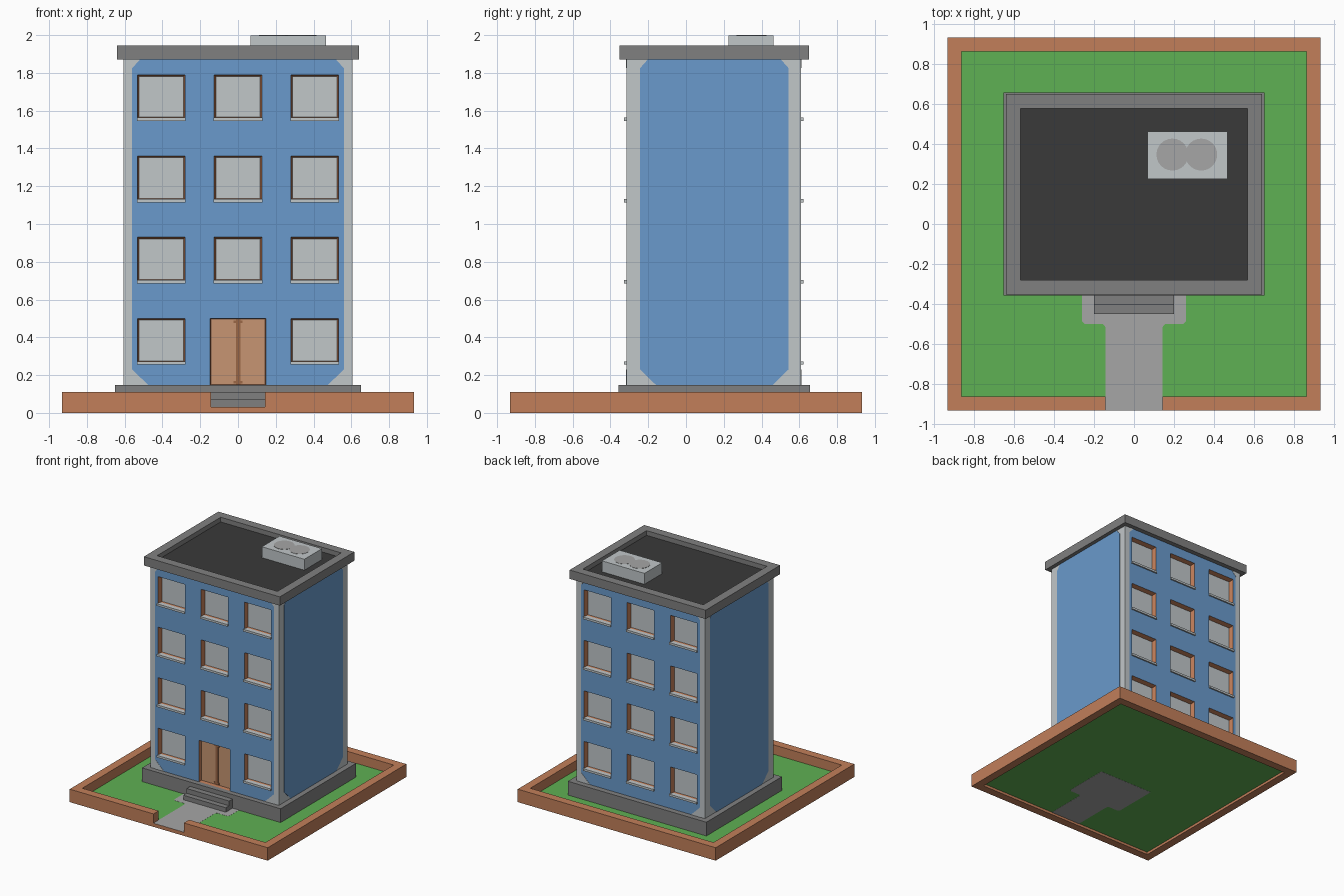
import bpy, bmesh, math

if "Cube" in bpy.data.objects:
    bpy.data.objects.remove(bpy.data.objects["Cube"])


def mat(name, rgb):
    m = bpy.data.materials.new(name)
    lin = [((c / 255 + 0.055) / 1.055) ** 2.4 for c in rgb]
    m.diffuse_color = (*lin, 1)
    m.use_nodes = True
    m.node_tree.nodes["Principled BSDF"].inputs["Base Color"].default_value = m.diffuse_color
    return m


BLUE = mat("blue wall", (106, 154, 204))
LIGHT = mat("light grey", (193, 199, 201))
BRICK = mat("brick", (194, 127, 90))
GREY = mat("mid grey", (128, 128, 128))
ROOF = mat("dark roof", (58, 58, 58))
GRASS = mat("grass green", (95, 177, 83))
PATH = mat("path grey", (166, 166, 166))
DOOR = mat("door tan", (199, 149, 114))
DARK = mat("door brown", (155, 103, 70))


def finish(name, bm, *mats):
    me = bpy.data.meshes.new(name)
    bm.to_mesh(me)
    bm.free()
    for m in mats:
        me.materials.append(m)
    ob = bpy.data.objects.new(name, me)
    bpy.context.collection.objects.link(ob)
    return ob


def boxes(name, m, *dims):
    """Several boxes (x0, x1, y0, y1, z0, z1) in one object."""
    bm = bmesh.new()
    for x0, x1, y0, y1, z0, z1 in dims:
        vs = bmesh.ops.create_cube(bm, size=1)["verts"]
        for v in vs:
            v.co.x = x1 if v.co.x > 0 else x0
            v.co.y = y1 if v.co.y > 0 else y0
            v.co.z = z1 if v.co.z > 0 else z0
    return finish(name, bm, m)


def prism(name, m, pts, offset):
    """Flat outline pushed along an offset vector."""
    bm = bmesh.new()
    f = bm.faces.new([bm.verts.new(p) for p in pts])
    ext = bmesh.ops.extrude_face_region(bm, geom=[f])["geom"]
    bmesh.ops.translate(bm, vec=offset, verts=[g for g in ext if isinstance(g, bmesh.types.BMVert)])
    bmesh.ops.recalc_face_normals(bm, faces=bm.faces)
    return finish(name, bm, m)


def ring(x0, x1, y0, y1, w, z0, z1):
    return [(x0, x1, y0, y0 + w, z0, z1), (x0, x1, y1 - w, y1, z0, z1),
            (x0, x0 + w, y0 + w, y1 - w, z0, z1), (x1 - w, x1, y0 + w, y1 - w, z0, z1)]


# Garden wall with front gap and low threshold
E, W, H, G = 0.932, 0.07, 0.11, 0.03
gw = ring(-E, E, -E, E, W, 0, H)[1:]
gw += [(-E, -0.143, -E, -E + W, 0, H), (0.143, E, -E, -E + W, 0, H),
       (-0.143, 0.143, -E, -E + W, 0, G)]
boxes("garden_wall", BRICK, *gw)

# Lawn and path
boxes("lawn", GRASS, (-0.862, 0.862, -0.862, 0.862, G - 0.008, G))
half = [(0.143, -E), (0.143, -0.515), (0.155, -0.50), (0.245, -0.50), (0.26, -0.485), (0.26, -0.1)]
outline = half + [(-x, y) for x, y in reversed(half)]
prism("path", PATH, [(x, y, G + 0.002) for x, y in outline], (0, 0, -0.001))
low = [(x, max(y, -0.862)) for x, y in outline]
prism("path_underside", PATH, [(x, y, G - 0.009) for x, y in low], (0, 0, -0.001))

# Plinth and steps
boxes("plinth", GREY, (-0.652, 0.652, -0.358, 0.657, G, 0.147))
boxes("steps", GREY, (-0.2, 0.2, -0.405, -0.35, G, 0.11), (-0.2, 0.2, -0.45, -0.35, G, 0.07))

# Facades: grids of cells with tapered recesses for windows and door
X, YF, YB, Z0, Z1 = 0.605, -0.315, 0.61, 0.147, 1.87
BX = 0.56
CY = (YF + YB) / 2
ROWS = [(0.267 + 0.43 * i, 0.50 + 0.43 * i) for i in range(4)]
COLS = [(-0.533, -0.28), (-0.126, 0.126), (0.28, 0.533)]


def facade(name, has_door):
    s = 1 if has_door else -1

    def P(x, y, z):
        return (s * x, CY + s * (y - CY), z)

    bm = bmesh.new()

    def quad(pts, mi):
        bm.faces.new([bm.verts.new(P(*p)) for p in pts]).material_index = mi

    holes = [(a, b, c, d, 3) for c, d in ROWS for a, b in COLS]
    if has_door:
        holes[1] = (-0.147, 0.147, Z0, 0.5, 4)
    xs = sorted({-X, X, -BX, BX} | {h[k] for h in holes for k in (0, 1)})
    zs = sorted({Z0, Z1} | {h[k] for h in holes for k in (2, 3)})
    for a, b in zip(xs, xs[1:]):
        for c, d in zip(zs, zs[1:]):
            mx, mz = (a + b) / 2, (c + d) / 2
            if any(h[0] < mx < h[1] and h[2] < mz < h[3] for h in holes):
                continue
            quad([(a, YF, c), (b, YF, c), (b, YF, d), (a, YF, d)], 1 if abs(mx) > BX else 0)
    for a, b, c, d, mi in holes:
        t, dep = (0.009, 0.04) if mi == 3 else (0.003, 0.03)
        o = [(a, YF, c), (b, YF, c), (b, YF, d), (a, YF, d)]
        i = [(a + t, YF + dep, c + t), (b - t, YF + dep, c + t),
             (b - t, YF + dep, d - t), (a + t, YF + dep, d - t)]
        quad(i, 1 if mi == 3 else 3)
        for k in range(4):
            n = (k + 1) % 4
            quad([o[k], o[n], i[n], i[k]], 2)
    finish(name, bm, BLUE, LIGHT, BRICK, DOOR)

    # Clipped corners of the blue field
    for sx in (-1, 1):
        for zc, w, h in ((Z0, 0.085, 0.083), (Z1, 0.04, -0.045)):
            pts = [(sx * BX, YF, zc), (sx * (BX - w), YF, zc), (sx * BX, YF, zc + h)]
            prism(name + "_corner", LIGHT, [P(*p) for p in pts], (0, -0.002 * s, 0))
    # Window sills
    sills = []
    for a, b, c, d, mi in holes:
        if mi == 3:
            y = sorted((P(0, YF - 0.012, 0)[1], P(0, YF + 0.03, 0)[1]))
            x = sorted((s * (a - 0.003), s * (b + 0.003)))
            sills.append((*x, *y, c - 0.012, c + 0.006))
    boxes(name + "_sills", LIGHT, *sills)


facade("front_facade", True)
facade("back_facade", False)

# Door centre strip and small corner fittings
dy = YF + 0.03
boxes("door_strip", DARK, (-0.011, 0.014, dy - 0.004, dy, Z0 + 0.004, 0.495),
      (-0.025, 0.025, dy - 0.003, dy, 0.475, 0.49), (-0.025, 0.025, dy - 0.003, dy, 0.155, 0.17))

# Blank side walls with blue field plates
for sx, side in ((-1, "left"), (1, "right")):
    boxes(side + "_wall", LIGHT, (min(sx * X, sx * 0.55), max(sx * X, sx * 0.55), YF + 0.0005, YB - 0.0005, Z0, Z1))
    a, b = -0.243, 0.543
    oct_pts = [(a + 0.085, Z0), (b - 0.085, Z0), (b, Z0 + 0.083), (b, Z1 - 0.045),
               (b - 0.04, Z1), (a + 0.04, Z1), (a, Z1 - 0.045), (a, Z0 + 0.083)]
    prism(side + "_blue_field", BLUE, [(sx * X, y, z) for y, z in oct_pts], (sx * 0.002, 0, 0))

# Parapet and roof
boxes("parapet", GREY, *ring(-0.64, 0.64, -0.352, 0.65, 0.073, Z1, 1.945))
boxes("roof", ROOF, (-0.57, 0.57, -0.285, 0.585, Z1 + 0.002, 1.905))

# Rooftop cooling unit with two fan discs
boxes("cooling_unit", LIGHT, (0.067, 0.467, 0.225, 0.463, 1.9, 1.998))
for i, cx in enumerate((0.192, 0.336)):
    n = 24
    pts = [(cx + 0.08 * math.cos(k * math.tau / n), 0.347 + 0.08 * math.sin(k * math.tau / n), 1.998)
           for k in range(n)]
    prism("fan_disc", PATH, pts, (0, 0, 0.002 - 0.0003 * i))
